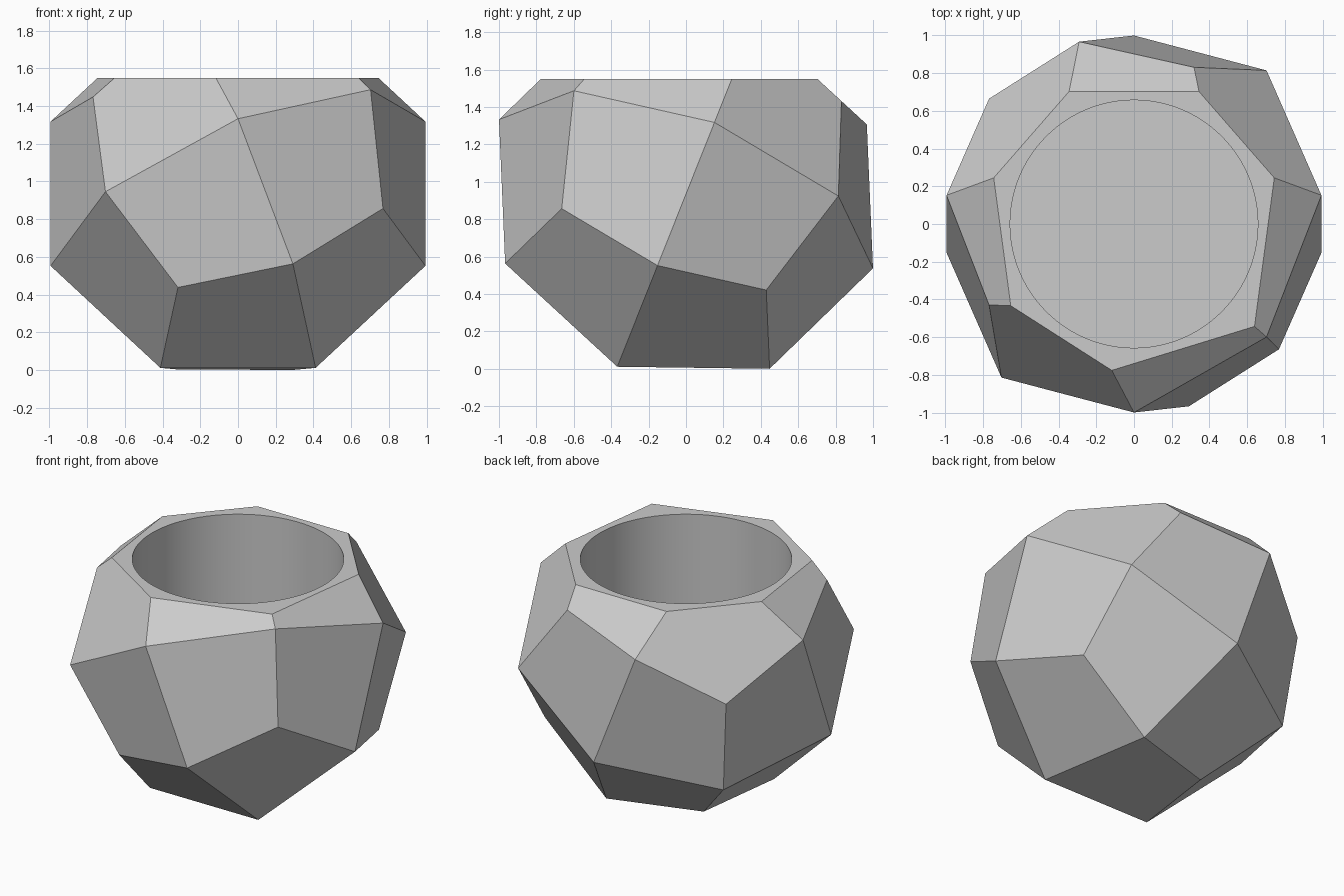
import bpy, bmesh
from math import radians, sqrt
from itertools import product
from mathutils import Matrix, Vector

cube = bpy.data.objects.get("Cube")
if cube:
    bpy.data.objects.remove(cube, do_unlink=True)

RADIUS, CENTRE_Z, RIM_Z = 1.076, 0.935, 1.55
HOLE_RADIUS, FLOOR_Z = 0.657, 0.35

stone = bpy.data.materials.new("grey stone")
stone.use_nodes = True
grey = (0.6, 0.6, 0.6, 1)
stone.diffuse_color = grey
stone.node_tree.nodes["Principled BSDF"].inputs["Base Color"].default_value = grey


def add_object(name, bm):
    mesh = bpy.data.meshes.new(name)
    bm.to_mesh(mesh)
    bm.free()
    obj = bpy.data.objects.new(name, mesh)
    bpy.context.collection.objects.link(obj)
    mesh.materials.append(stone)
    return obj


# Faceted body: 24 kite faces, from cube axes, edge middles and corners
corner_radius = {1: 1, 2: 1, 3: sqrt(3) * (2 * sqrt(2) + 1) / 7}
bm = bmesh.new()
for signs in product((-1, 0, 1), repeat=3):
    count = sum(map(abs, signs))
    if count:
        bm.verts.new(Vector(signs).normalized() * RADIUS * corner_radius[count])
bmesh.ops.convex_hull(bm, input=bm.verts[:])
bmesh.ops.dissolve_limit(bm, angle_limit=radians(2), verts=bm.verts[:], edges=bm.edges[:])

# Lay it on one kite, and slice off the top
turn = Matrix.Rotation(radians(-21.7), 4, 'X') @ Matrix.Rotation(radians(-22.5), 4, 'Y')
bm.transform(Matrix.Translation((0, 0, CENTRE_Z)) @ turn)
cut = bmesh.ops.bisect_plane(bm, geom=bm.verts[:] + bm.edges[:] + bm.faces[:],
                             plane_co=(0, 0, RIM_Z), plane_no=(0, 0, 1), clear_outer=True)
rim = [e for e in cut["geom_cut"] if isinstance(e, bmesh.types.BMEdge)]
bmesh.ops.contextual_create(bm, geom=rim)
bmesh.ops.recalc_face_normals(bm, faces=bm.faces[:])
planter = add_object("planter_pot", bm)

# Round hollow
bm = bmesh.new()
top = RIM_Z + 0.3
bmesh.ops.create_cone(bm, cap_ends=True, segments=96, radius1=HOLE_RADIUS,
                      radius2=HOLE_RADIUS, depth=top - FLOOR_Z,
                      matrix=Matrix.Translation((0, 0, (top + FLOOR_Z) / 2)))
cutter = add_object("hollow_cutter", bm)
cutter.hide_render = True

hollow = planter.modifiers.new("hollow", 'BOOLEAN')
hollow.operation = 'DIFFERENCE'
hollow.solver = 'EXACT'
hollow.object = cutter

# Apply the cut, drop the cutter, and smooth only the round wall
bpy.ops.object.select_all(action='DESELECT')
planter.select_set(True)
bpy.context.view_layer.objects.active = planter
bpy.ops.object.modifier_apply(modifier=hollow.name)
bpy.data.objects.remove(cutter, do_unlink=True)
bpy.ops.object.shade_smooth_by_angle(angle=radians(20))
